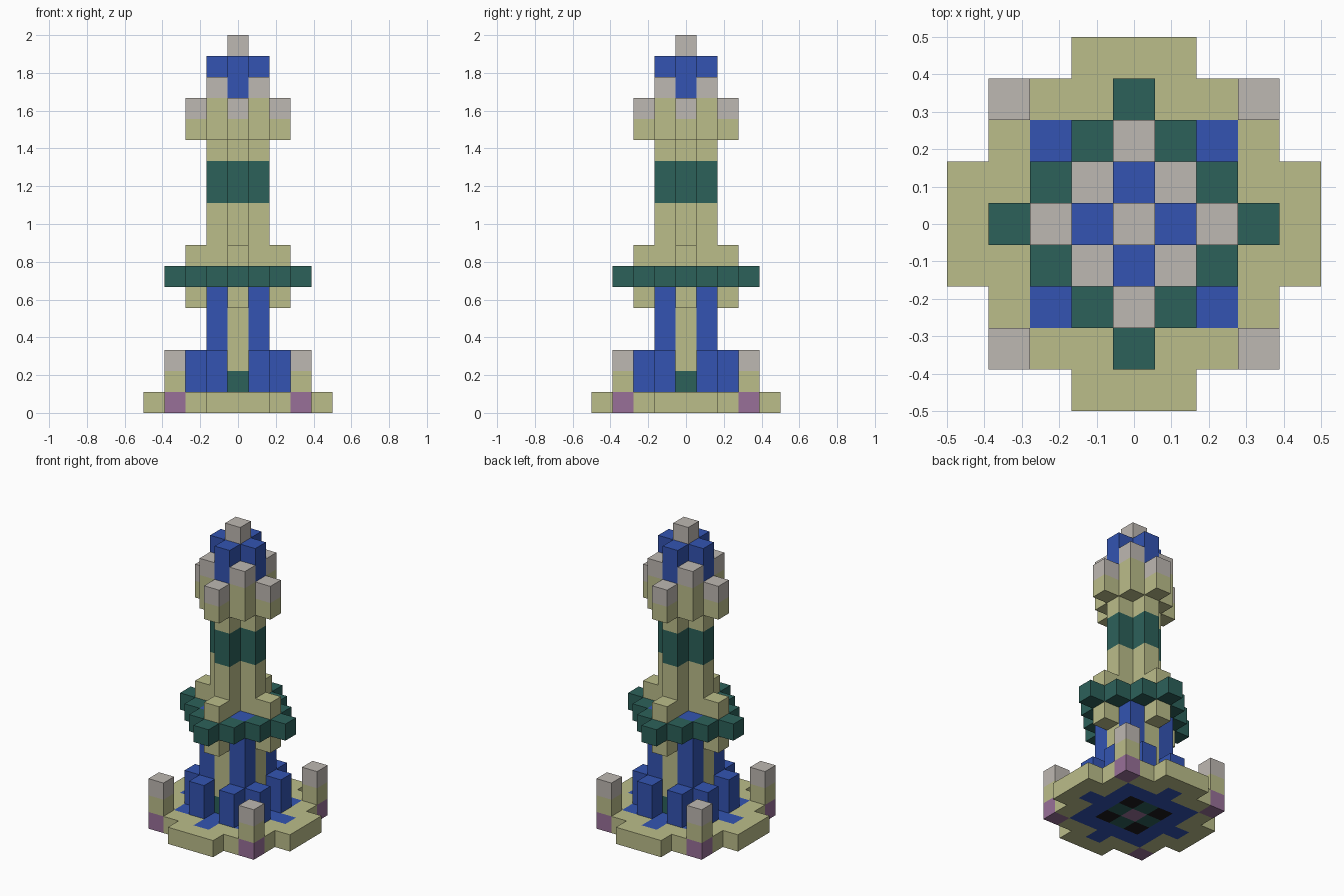
import bpy
import bmesh
from mathutils import Vector

if "Cube" in bpy.data.objects:
    bpy.data.objects.remove(bpy.data.objects["Cube"], do_unlink=True)

UNIT = 1 / 9  # edge length of one block


def linear(c):
    c /= 255
    return c / 12.92 if c <= 0.04045 else ((c + 0.055) / 1.055) ** 2.4


def material(name, *rgb):
    mat = bpy.data.materials.new(name)
    mat.use_nodes = True
    colour = [linear(c) for c in rgb] + [1]
    mat.diffuse_color = colour
    mat.node_tree.nodes["Principled BSDF"].inputs["Base Color"].default_value = colour
    return mat


SAND = material("sand", 187, 189, 138)
GREY = material("warm_grey", 190, 184, 178)
BLUE = material("royal_blue", 51, 84, 178)
GREEN = material("deep_green", 44, 97, 90)
PURPLE = material("dusty_purple", 152, 112, 152)
DARK = material("near_black", 28, 26, 30)


def around(*cells):
    """Repeat plan cells with four-fold and diagonal symmetry."""
    return {(sx * p, sy * q) for a, b in cells for p, q in ((a, b), (b, a))
            for sx in (-1, 1) for sy in (-1, 1)}


CENTRE = {(0, 0)}
CROSS = around((1, 0))
DIAGONAL = around((1, 1))
ARMS = around((2, 0))
KNIGHT = around((2, 1))
inlay = KNIGHT | ARMS | around((2, 2), (3, 0))
rim = around((3, 1), (3, 2), (4, 0), (4, 1))

# Each part: name, plan cells, then (bottom layer, top layer, colour) bands
parts = [
    # Base plate with its inlaid floor
    ("base_rim", rim, [(0, 1, SAND)]),
    ("base_inlay", inlay, [(0, 1, BLUE)]),
    ("base_cross", CROSS, [(0, 1, GREEN)]),
    ("base_diagonals", DIAGONAL, [(0, 1, DARK)]),
    ("base_hub", CENTRE, [(0, 1, PURPLE)]),
    ("corner_posts", around((3, 3)), [(0, 1, PURPLE), (1, 2, SAND), (2, 3, GREY)]),
    # Lower tower
    ("buttresses", KNIGHT, [(1, 3, BLUE)]),
    ("corner_columns", DIAGONAL, [(1, 7, BLUE)]),
    ("doors_and_walls", CROSS, [(1, 2, GREEN), (2, 7, SAND)]),
    # Balcony
    ("balcony_brackets", ARMS, [(5, 8, SAND)]),
    ("balcony", KNIGHT | around((3, 0)), [(6, 7, GREEN)]),
    # Upper shaft and crown
    ("core", CENTRE, [(1, 17, SAND)]),
    ("shaft", CROSS, [(7, 10, SAND), (10, 12, GREEN), (12, 15, SAND)]),
    ("crown_outer_posts", ARMS, [(13, 14, SAND), (14, 15, GREY)]),
    ("crown_inner_posts", DIAGONAL, [(13, 15, SAND), (15, 16, GREY)]),
    ("lantern", CROSS, [(15, 17, BLUE)]),
    ("finial", CENTRE, [(17, 18, GREY)]),
]

# Every occupied block, so touching faces can be left out
filled = {(x, y, z) for _, cells, bands in parts
          for low, high, _ in bands for z in range(low, high) for x, y in cells}


def add_block(bm, x, y, z, index):
    """Add the exposed faces of one block."""
    for axis in range(3):
        for sign in (-1, 1):
            normal = Vector((0, 0, 0))
            normal[axis] = sign
            if (x + int(normal.x), y + int(normal.y), z + int(normal.z)) in filled:
                continue
            u = Vector((0, 0, 0))
            u[(axis + 1) % 3] = 1
            v = normal.cross(u)
            middle = Vector((x, y, z + 0.5)) + normal / 2
            corners = [(-u - v), (u - v), (u + v), (v - u)]
            face = bm.faces.new([bm.verts.new((middle + c / 2) * UNIT) for c in corners])
            face.material_index = index


def build(name, cells, bands):
    mesh = bpy.data.meshes.new(name)
    bm = bmesh.new()
    for index, (low, high, mat) in enumerate(bands):
        mesh.materials.append(mat)
        for z in range(low, high):
            for x, y in sorted(cells):
                add_block(bm, x, y, z, index)
    bmesh.ops.remove_doubles(bm, verts=bm.verts[:], dist=UNIT / 100)
    bm.to_mesh(mesh)
    bm.free()
    if mesh.polygons:
        bpy.context.scene.collection.objects.link(bpy.data.objects.new(name, mesh))


for part in parts:
    build(*part)
